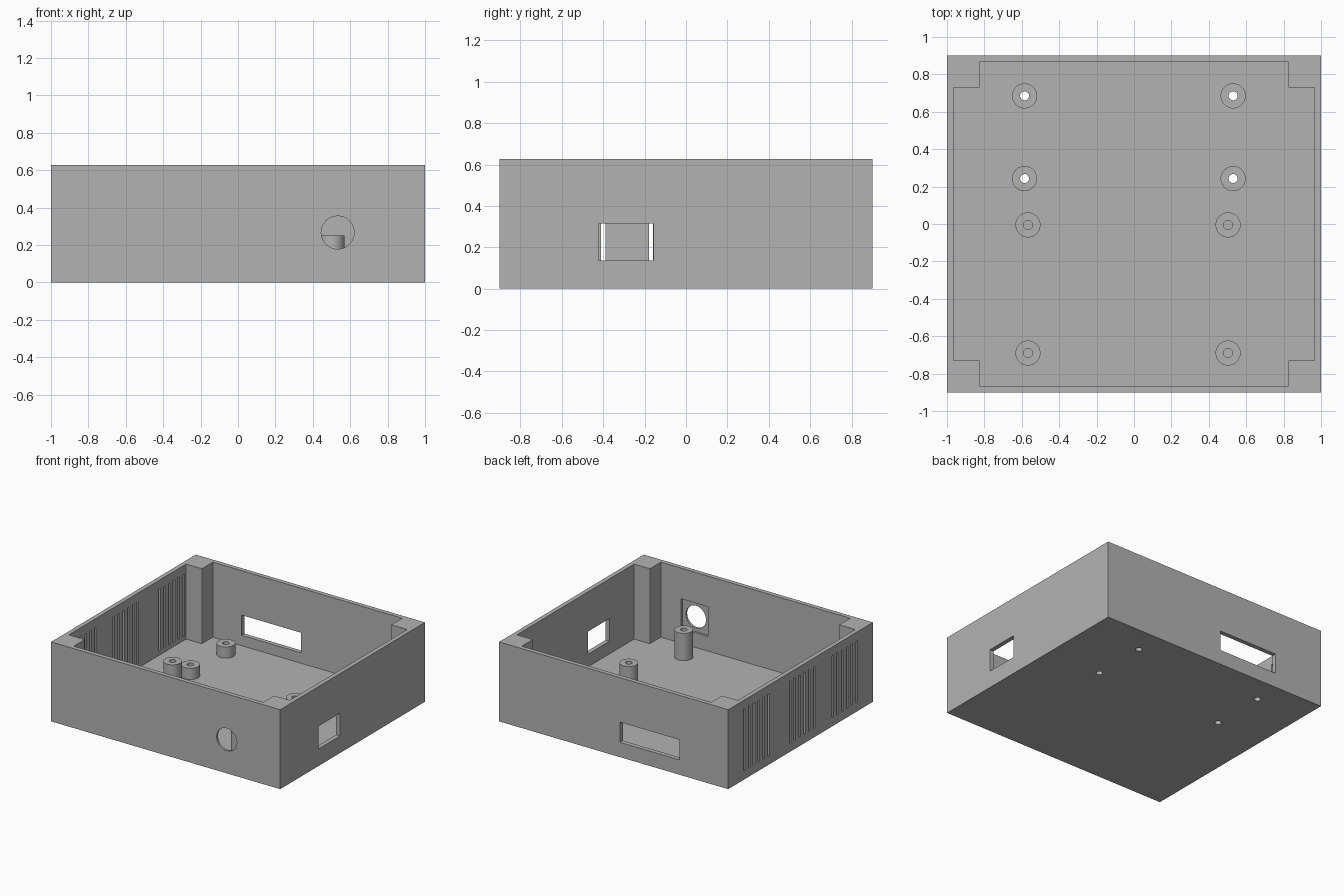
import bpy, bmesh, math
from mathutils import Matrix

if "Cube" in bpy.data.objects:
    bpy.data.objects.remove(bpy.data.objects["Cube"], do_unlink=True)

HX, HY, HEIGHT = 1.0, 0.902, 0.627     # outer half sizes and height
WALL = 0.035                           # wall and floor thickness
IX, IY = HX - WALL, HY - WALL          # inner half sizes
CX, CY = 0.827, 0.731                  # inner edges of the corner columns
HOLE = 0.024                           # screw hole radius

grey = bpy.data.materials.new("plain grey")
grey.use_nodes = True
grey.diffuse_color = (0.45, 0.45, 0.45, 1)
grey.node_tree.nodes["Principled BSDF"].inputs["Base Color"].default_value = (0.45, 0.45, 0.45, 1)


def finish(name, bm):
    bmesh.ops.recalc_face_normals(bm, faces=bm.faces)
    mesh = bpy.data.meshes.new(name)
    bm.to_mesh(mesh)
    bm.free()
    mesh.materials.append(grey)
    obj = bpy.data.objects.new(name, mesh)
    bpy.context.collection.objects.link(obj)
    return obj


def add_box(bm, x0, x1, y0, y1, z0, z1):
    mid = Matrix.Translation(((x0 + x1) / 2, (y0 + y1) / 2, (z0 + z1) / 2))
    size = Matrix.Diagonal((x1 - x0, y1 - y0, z1 - z0, 1))
    bmesh.ops.create_cube(bm, size=1, matrix=mid @ size)


def add_cylinder(bm, radius, depth, matrix, sides=48):
    bmesh.ops.create_cone(bm, cap_ends=True, segments=sides, radius1=radius,
                          radius2=radius, depth=depth, matrix=matrix)


def select_only(obj):
    bpy.ops.object.select_all(action='DESELECT')
    obj.select_set(True)
    bpy.context.view_layer.objects.active = obj


def cut(target, cutter):
    cutter.hide_render = True
    select_only(target)
    mod = target.modifiers.new("cut", 'BOOLEAN')
    mod.operation = 'DIFFERENCE'
    mod.solver = 'EXACT'
    mod.object = cutter
    bpy.ops.object.modifier_apply(modifier=mod.name)
    bpy.data.objects.remove(cutter, do_unlink=True)


# Solid outer block
bm = bmesh.new()
add_box(bm, -HX, HX, -HY, HY, 0, HEIGHT)
shell = finish("enclosure_shell", bm)

# Cavity that leaves four corner columns standing
bm = bmesh.new()
quarter = [(IX, CY), (CX, CY), (CX, IY)]
outline = quarter + [(-x, y) for x, y in reversed(quarter)]
outline += [(-x, -y) for x, y in outline]
face = bm.faces.new([bm.verts.new((x, y, WALL)) for x, y in outline])
top = bmesh.ops.extrude_face_region(bm, geom=[face])
bmesh.ops.translate(bm, vec=(0, 0, 1),
                    verts=[v for v in top["geom"] if isinstance(v, bmesh.types.BMVert)])
cut(shell, finish("cavity_cutter", bm))

# Side window, back window, front inner recess and vent slots
bm = bmesh.new()
add_box(bm, 0.92, 1.1, -0.423, -0.157, 0.135, 0.314)
add_box(bm, -0.575, -0.055, 0.82, 1.0, 0.117, 0.276)
add_box(bm, 0.415, 0.652, -IY - 0.018, -0.82, 0.15, 0.385)
for centre in (-0.55, -0.02, 0.55):
    for i in range(6):
        y = centre + (i - 2.5) * 0.06
        add_box(bm, -1.1, -0.92, y - 0.01, y + 0.01, 0.07, 0.557)
cut(shell, finish("opening_cutter", bm))

# Round front hole
bm = bmesh.new()
turn = Matrix.Rotation(math.pi / 2, 4, 'X')
add_cylinder(bm, 0.088, 0.3, Matrix.Translation((0.533, -0.9, 0.267)) @ turn, 64)
cut(shell, finish("round_cutter", bm))

# Posts: short ones are drilled through the floor, tall ones are blind
short_posts = [(x, y) for x in (-0.585, 0.53) for y in (0.243, 0.685)]
tall_posts = [(x, y) for x in (-0.567, 0.503) for y in (-0.69, -0.005)]

bm = bmesh.new()
for x, y in short_posts:
    add_cylinder(bm, HOLE, 0.2, Matrix.Translation((x, y, 0)))
cut(shell, finish("screw_cutter", bm))


def post(name, x, y, top, sides=48):
    bm = bmesh.new()
    profile = [(0.067, WALL), (0.067, top), (HOLE, top), (HOLE, WALL)]
    rings = []
    for r, z in profile:
        rings.append([bm.verts.new((r * math.cos(a), r * math.sin(a), z))
                      for a in (2 * math.pi * i / sides for i in range(sides))])
    for k, low in enumerate(rings):
        high = rings[(k + 1) % len(rings)]
        for i in range(sides):
            j = (i + 1) % sides
            bm.faces.new((low[i], low[j], high[j], high[i]))
    obj = finish(name, bm)
    obj.location = (x, y, 0)
    return obj


parts = [shell]
parts += [post(f"short_post_{i + 1}", x, y, 0.123) for i, (x, y) in enumerate(short_posts)]
parts += [post(f"tall_post_{i + 1}", x, y, 0.25) for i, (x, y) in enumerate(tall_posts)]

for part in parts:
    select_only(part)
    bpy.ops.object.shade_smooth_by_angle(angle=math.radians(30))
